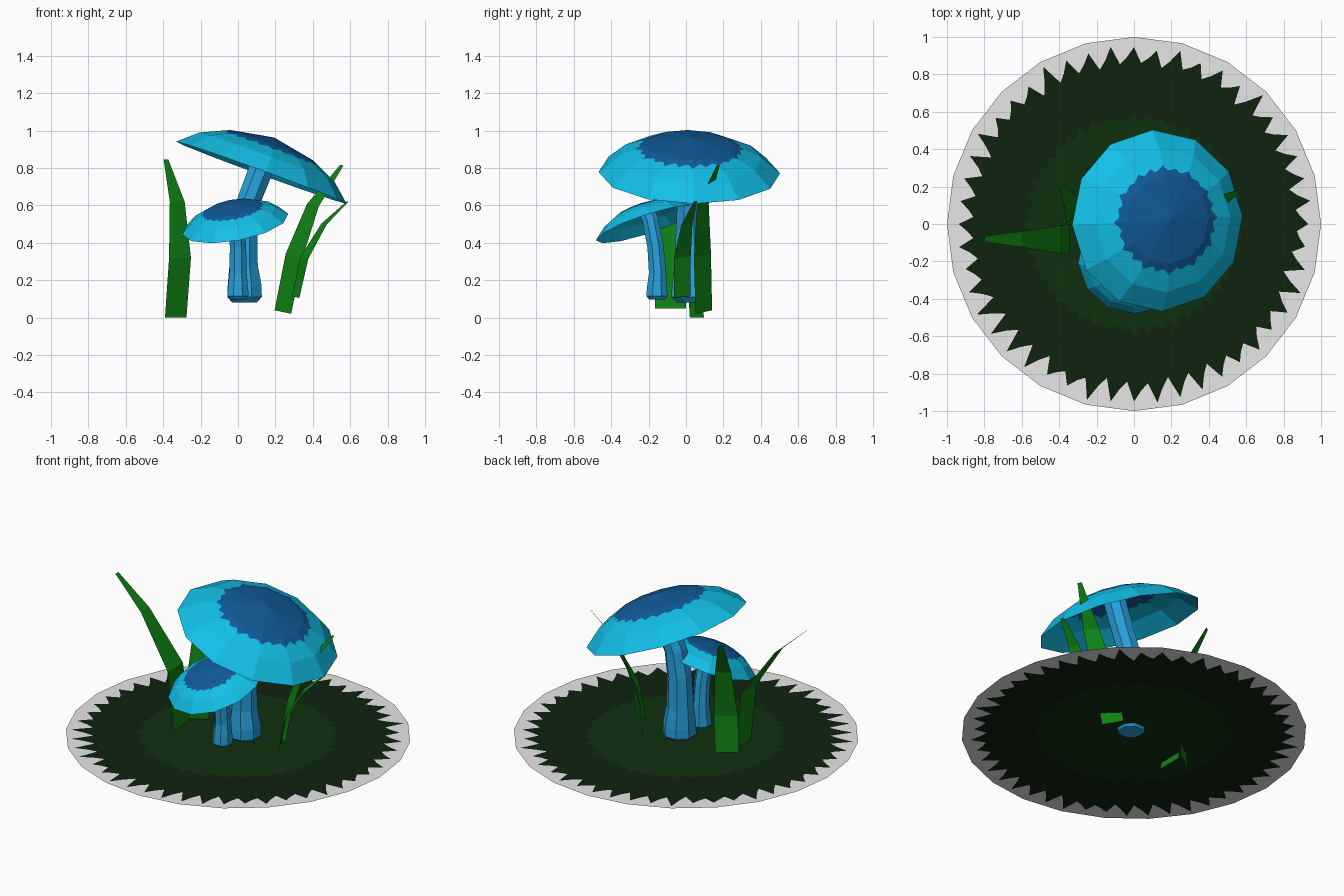
import bpy, bmesh, math, random
from mathutils import Vector

if "Cube" in bpy.data.objects:
    bpy.data.objects.remove(bpy.data.objects["Cube"])

random.seed(4)


def mat(name, rgb):
    # display colour (0-255) to linear diffuse colour
    m = bpy.data.materials.new(name)
    lin = [((c / 255 + 0.055) / 1.055) ** 2.4 if c > 10 else c / 255 / 12.92 for c in rgb]
    m.diffuse_color = (*lin, 1)
    m.use_nodes = True
    m.node_tree.nodes["Principled BSDF"].inputs["Base Color"].default_value = m.diffuse_color
    return m


CAP = mat("cap cyan", (18, 192, 232))
PATCH = mat("cap dark blue", (16, 90, 152))
STEM = mat("stem blue", (40, 162, 222))
GRASS = mat("grass green", (15, 130, 20))
MOSS = mat("moss dark green", (14, 35, 15))
MOSS_MID = mat("moss centre green", (16, 48, 16))
GREY = mat("ground grey", (231, 231, 231))


def make_object(name, bm, mats):
    me = bpy.data.meshes.new(name)
    bm.to_mesh(me)
    bm.free()
    for m in mats:
        me.materials.append(m)
    ob = bpy.data.objects.new(name, me)
    bpy.context.collection.objects.link(ob)
    return ob


def faceted_disc(name, sides, cols, profile, rings, mats, turn=0.0):
    """Open low-poly dome. profile: (radius, height) from centre outwards.
    rings: (radius, jag amplitude, material of the band inside it)."""
    step = 2 * math.pi / sides

    def height(r):
        for (r0, h0), (r1, h1) in zip(profile, profile[1:]):
            if r <= r1:
                return h0 + (h1 - h0) * (r - r0) / (r1 - r0)
        return profile[-1][1]

    def point(i, r):
        # keep every point on the flat facets of the polygon
        a = 2 * math.pi * i / cols
        f = math.cos(step / 2) / math.cos(a % step - step / 2)
        if (i * sides) % cols == 0:
            f = 1
        return (r * f * math.cos(a + turn), r * f * math.sin(a + turn), height(r))

    bm = bmesh.new()
    centre = bm.verts.new((0, 0, profile[0][1]))
    prev = None
    for r, jag, mi in rings:
        ring = []
        spike = 1
        for i in range(cols):
            if i % 3 == 0:
                spike = random.uniform(0.4, 1)
            off = jag * spike * (1, -0.1, -0.8)[i % 3]
            ring.append(bm.verts.new(point(i, r + off)))
        for i in range(cols):
            j = (i + 1) % cols
            if prev:
                f = bm.faces.new((prev[i], ring[i], ring[j], prev[j]))
            else:
                f = bm.faces.new((centre, ring[i], ring[j]))
            f.material_index = mi
        prev = ring
    return make_object(name, bm, mats)


def cap(name, loc, normal, s):
    profile = [(0, 0.2), (0.235, 0.157), (0.385, 0.088), (0.486, 0)]
    rings = [(0.235, 0, 1), (0.28, 0.016, 1), (0.385, 0, 0), (0.486, 0, 0)]
    ob = faceted_disc(name, 12, 72, profile, rings, [CAP, PATCH], math.radians(3))
    q = Vector((0, 0, 1)).rotation_difference(Vector(normal))
    for v in ob.data.vertices:
        v.co = q @ (v.co * s) + Vector(loc)


def stem(name, path, sides=8):
    """Tube through (x, y, z, radius), rings square to the path."""
    bm = bmesh.new()
    pts = [Vector(p[:3]) for p in path]
    rings = []
    for k, p in enumerate(pts):
        d = pts[min(k + 1, len(pts) - 1)] - pts[max(k - 1, 0)]
        if k < 2:
            d = Vector((0, 0, 1))
        q = Vector((0, 0, 1)).rotation_difference(d)
        r = path[k][3]
        rings.append([bm.verts.new(p + q @ Vector((r * math.cos(a), r * math.sin(a), 0)))
                      for a in (2 * math.pi * (i + 0.5) / sides for i in range(sides))])
    for a, b in zip(rings, rings[1:]):
        for i in range(sides):
            j = (i + 1) % sides
            bm.faces.new((a[i], a[j], b[j], b[i]))
    bm.faces.new(rings[0][::-1])
    bm.faces.new(rings[-1])
    make_object(name, bm, [STEM])


def blade(name, path, across):
    """Flat leaf through (x, y, z, width), widened along one direction."""
    bm = bmesh.new()
    w = Vector(across).normalized()
    rows = [[bm.verts.new(Vector(p[:3]) + w * p[3] * s) for s in (-0.5, 0.5)] for p in path]
    for a, b in zip(rows, rows[1:]):
        bm.faces.new((a[0], a[1], b[1], b[0]))
    make_object(name, bm, [GRASS])


# Ground: flat 24-sided sheet with ragged moss
ground = faceted_disc("mossy_ground", 24, 144, [(0, 0), (1, 0)],
                      [(0.57, 0.03, 1), (0.9, 0.075, 0), (1, 0, 2)],
                      [MOSS, MOSS_MID, GREY])
ground.location.z = 0.094

# Mushrooms
cap("large_cap", (0.125, 0.018, 0.775), (0.342, 0.025, 0.94), 1.0)
cap("small_cap", (-0.015, -0.206, 0.50), (-0.175, -0.308, 0.935), 0.595)
stem("large_stem", [(0.035, 0.015, 0.08, 0.07), (0.035, 0.015, 0.11, 0.1), (0.035, 0.015, 0.17, 0.098),
                    (0.03, 0.015, 0.28, 0.082), (0.035, 0.015, 0.48, 0.074),
                    (0.06, 0.016, 0.63, 0.068), (0.118, 0.018, 0.78, 0.07), (0.165, 0.02, 0.91, 0.07)])
stem("small_stem", [(0.0, -0.155, 0.097, 0.045), (0.0, -0.155, 0.115, 0.062), (0.0, -0.155, 0.16, 0.058),
                    (0.0, -0.152, 0.24, 0.05), (0.0, -0.163, 0.38, 0.047),
                    (-0.01, -0.19, 0.52, 0.047), (-0.02, -0.21, 0.57, 0.047)])

# Grass blades
blade("grass_left_leaning", [(-0.338, -0.083, 0.05, 0.165), (-0.385, -0.083, 0.46, 0.155),
                             (-0.60, -0.082, 0.77, 0.085), (-0.80, -0.08, 0.95, 0.03)], (0, 1, 0))
blade("grass_left_upright", [(-0.333, 0.058, 0.0, 0.137), (-0.31, 0.04, 0.32, 0.14),
                             (-0.325, 0.09, 0.62, 0.095), (-0.385, 0.2, 0.845, 0.03)], (0.84, 0.55, 0))
blade("grass_right_tall", [(0.24, 0.095, 0.03, 0.127), (0.30, 0.088, 0.33, 0.13),
                           (0.40, 0.09, 0.60, 0.09), (0.555, 0.172, 0.815, 0.025)], (0.7, -0.7, -0.15))
blade("grass_right_short", [(0.308, -0.02, 0.11, 0.095), (0.355, -0.02, 0.32, 0.1),
                            (0.46, 0.005, 0.50, 0.065), (0.585, 0.05, 0.62, 0.02)], (0.42, -0.9, -0.1))
